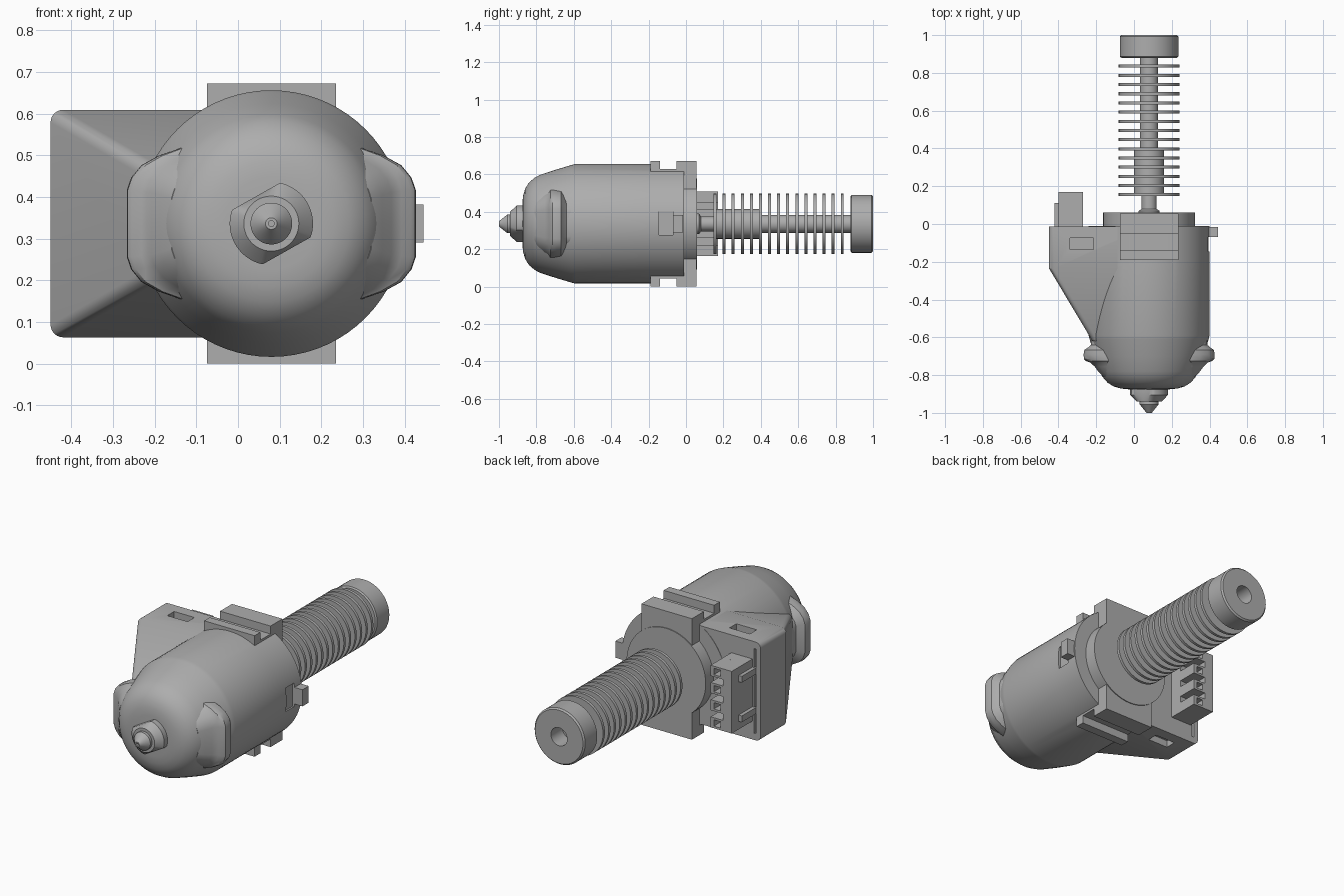
import bpy, bmesh, math
from mathutils import Vector

cube = bpy.data.objects.get("Cube")
if cube:
    bpy.data.objects.remove(cube, do_unlink=True)

AX, AZ = 0.08, 0.336          # centre line of the tool, running along y

grey = bpy.data.materials.new("plain_grey")
grey.use_nodes = True
colour = (0.42, 0.42, 0.42, 1)
grey.diffuse_color = colour
grey.node_tree.nodes["Principled BSDF"].inputs["Base Color"].default_value = colour


def finish(name, bm):
    bmesh.ops.remove_doubles(bm, verts=bm.verts, dist=1e-5)
    bmesh.ops.recalc_face_normals(bm, faces=bm.faces)
    mesh = bpy.data.meshes.new(name)
    bm.to_mesh(mesh)
    bm.free()
    mesh.materials.append(grey)
    ob = bpy.data.objects.new(name, mesh)
    bpy.context.collection.objects.link(ob)
    return ob


def smooth(ob):
    bpy.ops.object.select_all(action='DESELECT')
    ob.select_set(True)
    bpy.context.view_layer.objects.active = ob
    bpy.ops.object.shade_smooth_by_angle(angle=math.radians(30))


def loft(name, rings):
    """Skin a list of equal-length rings and cap both ends."""
    bm = bmesh.new()
    loops = [[bm.verts.new(p) for p in ring] for ring in rings]
    n = len(loops[0])
    for a, b in zip(loops, loops[1:]):
        for i in range(n):
            j = (i + 1) % n
            bm.faces.new((a[i], a[j], b[j], b[i]))
    bm.faces.new(loops[0])
    bm.faces.new(loops[-1])
    ob = finish(name, bm)
    smooth(ob)
    return ob


def circle(y, r, zmax=9.0, flat=9.0, n=72):
    """Ring about the centre line, optionally cut flat in z or on two slanted sides."""
    side = Vector((-0.49, 0.87)).normalized()
    ring = []
    for i in range(n):
        a = math.tau * i / n
        p = Vector((math.cos(a), math.sin(a))) * r
        d = p.dot(side)
        p -= side * (d - max(-flat, min(flat, d)))
        ring.append((AX + p.x, y, AZ + max(-zmax, min(zmax, p.y))))
    return ring


def lathe(name, profile):
    return loft(name, [circle(y, r) for y, r in profile])


def box(name, x0, x1, y0, y1, z0, z1):
    bm = bmesh.new()
    bmesh.ops.create_cube(bm, size=1)
    for v in bm.verts:
        v.co = ((x0 + x1) / 2 + v.co.x * (x1 - x0),
                (y0 + y1) / 2 + v.co.y * (y1 - y0),
                (z0 + z1) / 2 + v.co.z * (z1 - z0))
    return finish(name, bm)


def cut(ob, *bounds):
    cutter = box("cutter", *bounds)
    cutter.hide_render = True
    mod = ob.modifiers.new("cut", 'BOOLEAN')
    mod.operation = 'DIFFERENCE'
    mod.solver = 'EXACT'
    mod.object = cutter
    bpy.ops.object.select_all(action='DESELECT')
    ob.select_set(True)
    bpy.context.view_layer.objects.active = ob
    bpy.ops.object.modifier_apply(modifier=mod.name)
    bpy.data.objects.remove(cutter, do_unlink=True)


# Rounded main shell, flattened above and below near the back
shell = [circle(-0.01, 0.32, 0.292), circle(-0.19, 0.32, 0.292), circle(-0.19, 0.32)]
shell += [circle(y, r) for y, r in ((-0.59, 0.32), (-0.61, 0.315), (-0.7, 0.288), (-0.78, 0.262),
                                    (-0.81, 0.246), (-0.84, 0.22), (-0.86, 0.188),
                                    (-0.871, 0.15), (-0.875, 0.11))]
body = loft("main_shell", shell)
cut(body, 0.385, 0.42, -0.145, -0.07, 0.275, 0.405)

# Grip lugs on both sides, flaring out of the nose
half = [(1, 0), (1, 0.08), (0.97, 0.11), (0.9, 0.14), (0.78, 0.163), (0.6, 0.185)]
quarter = half[::-1]
outline = [(x, z) for x, z in quarter] + [(x, -z) for x, z in half[1:]]
outline += [(-x, -z) for x, z in quarter] + [(-x, z) for x, z in half[1:]]
loft("grip_lugs", [[(AX + x * w, y, AZ + z * h) for x, z in outline]
                   for y, w, h in ((-0.58, 0.305, 0.8), (-0.64, 0.308, 0.85), (-0.655, 0.325, 0.95),
                                   (-0.667, 0.343, 1), (-0.69, 0.347, 1), (-0.715, 0.345, 1),
                                   (-0.725, 0.335, 1), (-0.733, 0.312, 0.97), (-0.755, 0.288, 0.93),
                                   (-0.785, 0.266, 0.85), (-0.81, 0.24, 0.75))])


# Side housing that tapers into the shell
def housing_ring(y, x0, h, r=0.03):
    pts = [(AX, h)]
    for s, start in ((1, 90), (-1, 180)):
        for k in range(7):
            a = math.radians(start + 15 * k)
            pts.append((x0 + r + r * math.cos(a), s * (h - r) + r * math.sin(a)))
    pts.append((AX, -h))
    return [(x, y, AZ + z) for x, z in pts]


housing = loft("side_housing", [housing_ring(-0.012, -0.45, 0.273),
                                housing_ring(-0.235, -0.45, 0.273),
                                housing_ring(-0.62, -0.22, 0.14)])
for z0, z1 in ((0.57, 0.65), (0.02, 0.102)):
    cut(housing, -0.34, -0.215, -0.135, -0.075, z0, z1)
cut(housing, -0.422, -0.41, -0.06, 0.02, 0.1, 0.57)

# Socket with four hollow teeth and two clips
box("socket_back", -0.4, -0.345, -0.02, 0.17, 0.165, 0.51)
box("socket_base", -0.345, -0.27, -0.02, 0.06, 0.165, 0.51)
for i in range(4):
    z = 0.165 + i * 0.0953
    tooth = box("socket_tooth", -0.35, -0.27, 0.05, 0.17, z, z + 0.059)
    cut(tooth, -0.33, -0.29, 0.1, 0.2, z + 0.012, z + 0.047)
for z in (0.21, 0.43):
    box("socket_clip", -0.42, -0.395, -0.02, 0.11, z, z + 0.035)

# Back flange and clamp bars
lathe("back_flange", [(-0.03, 0.243), (0.06, 0.243)])
box("rear_clamp_bar", -0.075, 0.235, -0.05, 0.055, 0, 0.672)
box("front_clamp_bar", -0.075, 0.235, -0.19, -0.14, 0, 0.672)
box("clamp_web", -0.075, 0.235, -0.15, -0.04, 0.044, 0.628)
box("side_catch", 0.37, 0.445, -0.07, -0.015, 0.29, 0.382)

# Nozzle: flanked collar, short neck and pierced cone tip
loft("nozzle_collar", [circle(y, r, flat=0.075)
                       for y, r in ((-0.865, 0.1), (-0.905, 0.1), (-0.94, 0.066))])
lathe("nozzle_tip", [(-0.93, 0.05), (-0.955, 0.05), (-1, 0.014), (-1, 0.007), (-0.97, 0.007)])

# Finned cooling stem with a hollow end cap
stem = [(0.05, 0.055), (0.07, 0.055), (0.08, 0.04), (0.147, 0.04)]
for i in range(15):
    y = 0.155 + i * 0.0486
    core = 0.08 if y < 0.39 else 0.048
    stem += [(y - 0.008, core), (y - 0.008, 0.161), (y + 0.008, 0.161), (y + 0.008, core)]
    if 0.345 < y < 0.39:
        stem += [(0.392, 0.08), (0.392, 0.048)]
stem += [(0.88, 0.048), (0.88, 0.147), (0.886, 0.155), (0.992, 0.155), (1, 0.147),
         (1, 0.05), (0.9, 0.05)]
lathe("cooling_stem", stem)
